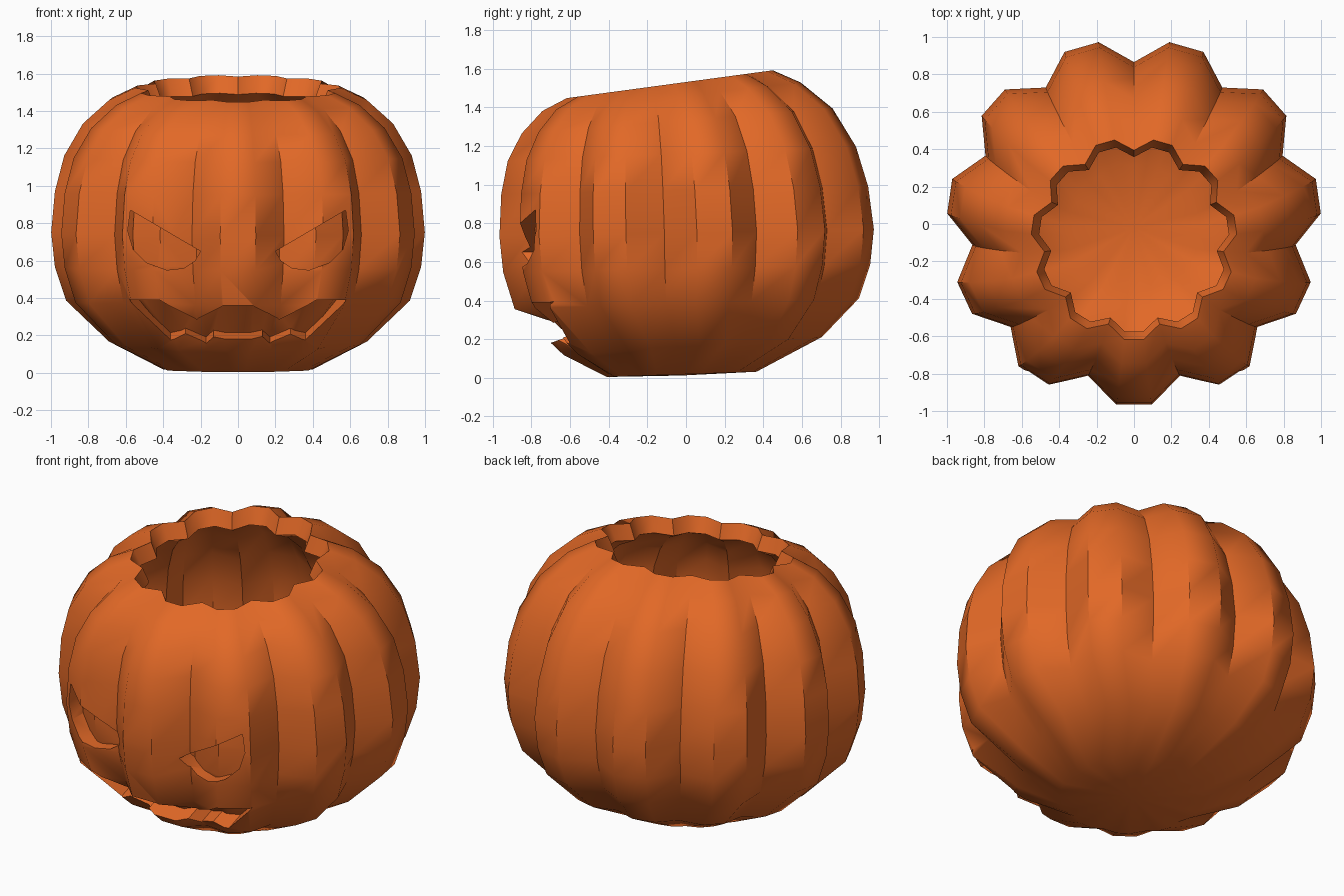
import bpy, bmesh, math

if "Cube" in bpy.data.objects:
    bpy.data.objects.remove(bpy.data.objects["Cube"])

LOBES = 11
N = LOBES * 3          # each lobe: one valley and two shoulder points

orange = bpy.data.materials.new("pumpkin orange")
orange.diffuse_color = (0.76, 0.14, 0.02, 1)
orange.use_nodes = True
orange.node_tree.nodes["Principled BSDF"].inputs["Base Color"].default_value = orange.diffuse_color

# rings from base to rim: radius, height, y centre, tilt, valley ratio
RINGS = [
    (0.40, 0.018, -0.02, 0.035, 0.95),
    (0.69, 0.165, 0.04, 0.07, 0.91),
    (0.92, 0.385, 0.01, 0.03, 0.88),
    (0.98, 0.565, 0.01, 0.02, 0.873),
    (1.00, 0.75, 0.01, 0.02, 0.873),
    (0.98, 0.97, 0.00, 0.02, 0.873),
    (0.93, 1.16, -0.015, 0.04, 0.873),
    (0.83, 1.33, -0.04, 0.08, 0.873),
    (0.69, 1.455, -0.07, 0.11, 0.875),
    (0.55, 1.52, -0.08, 0.135, 0.88),
]


def offset_rings(d):
    """Move the profile inward along its normals."""
    out = []
    for i, (r, z, cy, t, v) in enumerate(RINGS):
        a, b = RINGS[max(i - 1, 0)], RINGS[min(i + 1, len(RINGS) - 1)]
        dr, dz = b[0] - a[0], b[1] - a[1]
        length = math.hypot(dr, dz)
        out.append((r - d * dz / length, z + d * dr / length, cy, t, v))
    return out


def add_ring(bm, ring):
    r, z, cy, tilt, valley = ring
    verts = []
    for i in range(N):
        a = -math.pi / 2 + (i + 0.5) * 2 * math.pi / N - 2 * math.pi / N
        rr = r * (valley if i % 3 == 2 else 1)
        y = rr * 0.98 * math.sin(a)
        verts.append(bm.verts.new((rr * math.cos(a), y + cy, z + tilt * y)))
    return verts


def finish(bm, name):
    bmesh.ops.recalc_face_normals(bm, faces=bm.faces[:])
    me = bpy.data.meshes.new(name)
    bm.to_mesh(me)
    bm.free()
    ob = bpy.data.objects.new(name, me)
    bpy.context.collection.objects.link(ob)
    me.materials.append(orange)
    return ob


def lathe(name, rings, start, end):
    """Lobed solid closed by a pole point at each end."""
    bm = bmesh.new()
    loops = [add_ring(bm, r) for r in rings]
    for a, b in zip(loops, loops[1:]):
        for i in range(N):
            j = (i + 1) % N
            bm.faces.new((a[i], a[j], b[j], b[i]))
    for loop, co in ((loops[0], start), (loops[-1], end)):
        pole = bm.verts.new(co)
        for i in range(N):
            bm.faces.new((loop[i], loop[(i + 1) % N], pole))
    return finish(bm, name)


def prism(name, pts, slope=0.0):
    """Cutter through the front; points are x, z and the y where z holds."""
    bm = bmesh.new()
    ends = [[bm.verts.new((x, y, z + slope * (y - y0))) for x, z, y0 in pts]
            for y in (-1.3, -0.4)]
    bm.faces.new(ends[0])
    bm.faces.new(ends[1][::-1])
    for i in range(len(pts)):
        j = (i + 1) % len(pts)
        bm.faces.new((ends[0][i], ends[1][i], ends[1][j], ends[0][j]))
    return finish(bm, name)


def subtract(ob, cutter):
    bpy.context.view_layer.objects.active = ob
    m = ob.modifiers.new("cut", 'BOOLEAN')
    m.operation, m.solver, m.object = 'DIFFERENCE', 'EXACT', cutter
    bpy.ops.object.modifier_apply(modifier=m.name)


# hollow pumpkin shell, outside then inside
body = lathe("pumpkin_shell", RINGS + offset_rings(0.10)[::-1],
             (0, -0.02, 0.012), (0, -0.02, 0.115))

# core keeps the carving from breaking through the wall
core = lathe("carving_core", offset_rings(0.09), (0, -0.02, 0.105), (0, -0.08, 1.45))

# slanted eyes
EYE = [(0.20, 0.65), (0.575, 0.87), (0.59, 0.76), (0.56, 0.66), (0.49, 0.59),
       (0.38, 0.55), (0.29, 0.56), (0.23, 0.60)]
cutters = [prism("eye_cutter", [(s * x, z, 0) for x, z in EYE]) for s in (1, -1)]

# jagged mouth: upper lip and lower lip, mirrored
UP, LOW = -0.86, -0.66
half = [(0.08, 0.37, UP), (0.22, 0.245, -0.8), (0.42, 0.39, -0.8), (0.58, 0.39, -0.7),
        (0.36, 0.155, LOW), (0.28, 0.20, LOW), (0.17, 0.135, LOW), (0.13, 0.195, LOW)]
mouth = half + [(-x, z, y) for x, z, y in half[::-1]]
cutters.append(prism("mouth_cutter", mouth, 0.35))

for c in cutters:
    subtract(c, core)
    subtract(body, c)
for c in cutters + [core]:
    bpy.data.objects.remove(c)

# smooth lobes with crisp valleys and carved edges
bpy.ops.object.select_all(action='DESELECT')
body.select_set(True)
bpy.context.view_layer.objects.active = body
bpy.ops.object.shade_smooth_by_angle(angle=math.radians(45))
